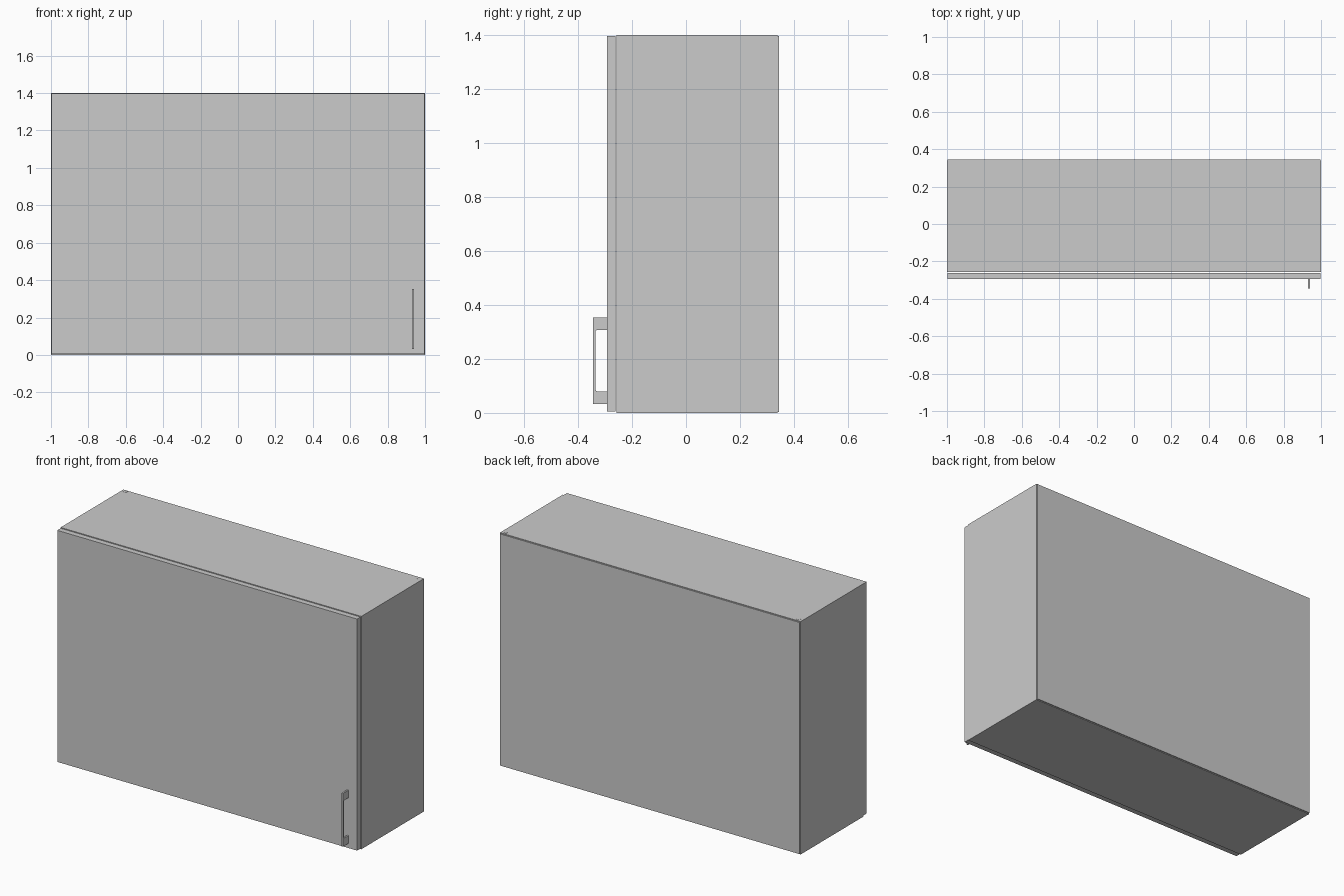
import bpy, bmesh, math

if "Cube" in bpy.data.objects:
    bpy.data.objects.remove(bpy.data.objects["Cube"])

T = 0.032                       # board thickness
H, F, B = 1.4, -0.257, 0.339    # carcass height, front y, back y


def box(name, x, y, z):
    bm = bmesh.new()
    bmesh.ops.create_cube(bm, size=1)
    for v in bm.verts:
        v.co = [(r[0] + r[1]) / 2 + c * (r[1] - r[0]) for r, c in zip((x, y, z), v.co)]
    me = bpy.data.meshes.new(name)
    bm.to_mesh(me)
    bm.free()
    ob = bpy.data.objects.new(name, me)
    bpy.context.collection.objects.link(ob)
    return ob


# carcass boards
for side, s in (("left", -1), ("right", 1)):
    box(side + "_side_panel", sorted((s, s * (1 - T))), (F, B), (0, H))
    # hanging bracket tips showing at the rear top corners
    box(side + "_hanging_bracket", sorted((s * 0.966, s * 0.984)), (0.315, 0.328), (1.33, H + 0.001))
inner = (-1 + T, 1 - T)
box("bottom_panel", inner, (F, B), (0, T))
box("top_panel", inner, (F, B), (H - T, H))
for i, z in enumerate((0.47, 0.92)):
    box(f"shelf_{i + 1}", inner, (F + 0.03, B), (z, z + T))

# thin back sheet and door, both slightly smaller than the carcass
box("back_panel", (-0.996, 0.996), (B, 0.345), (0.004, H - 0.004))
box("door", (-0.997, 0.997), (-0.293, -0.261), (0.005, H - 0.003))

# handle: C profile in y-z with rounded inner corners, extruded along x
yd, yo, yi, r = -0.293, -0.345, -0.335, 0.007
z0, z1, h0, h1 = 0.033, 0.353, 0.08, 0.308


def arc(cy, cz, a0, a1, n=4):
    return [(cy + r * math.cos(math.radians(a0 + (a1 - a0) * i / n)),
             cz + r * math.sin(math.radians(a0 + (a1 - a0) * i / n))) for i in range(n + 1)]


profile = [(yd, z0), (yo, z0), (yo, z1), (yd, z1), (yd, h1)]
profile += arc(yi + r, h1 - r, 90, 180) + arc(yi + r, h0 + r, 180, 270) + [(yd, h0)]
bm = bmesh.new()
face = bm.faces.new([bm.verts.new((0.93, y, z)) for y, z in profile])
ext = bmesh.ops.extrude_face_region(bm, geom=[face])
for v in ext["geom"]:
    if isinstance(v, bmesh.types.BMVert):
        v.co.x = 0.94
bmesh.ops.recalc_face_normals(bm, faces=bm.faces)
me = bpy.data.meshes.new("handle")
bm.to_mesh(me)
bm.free()
bpy.context.collection.objects.link(bpy.data.objects.new("handle", me))
